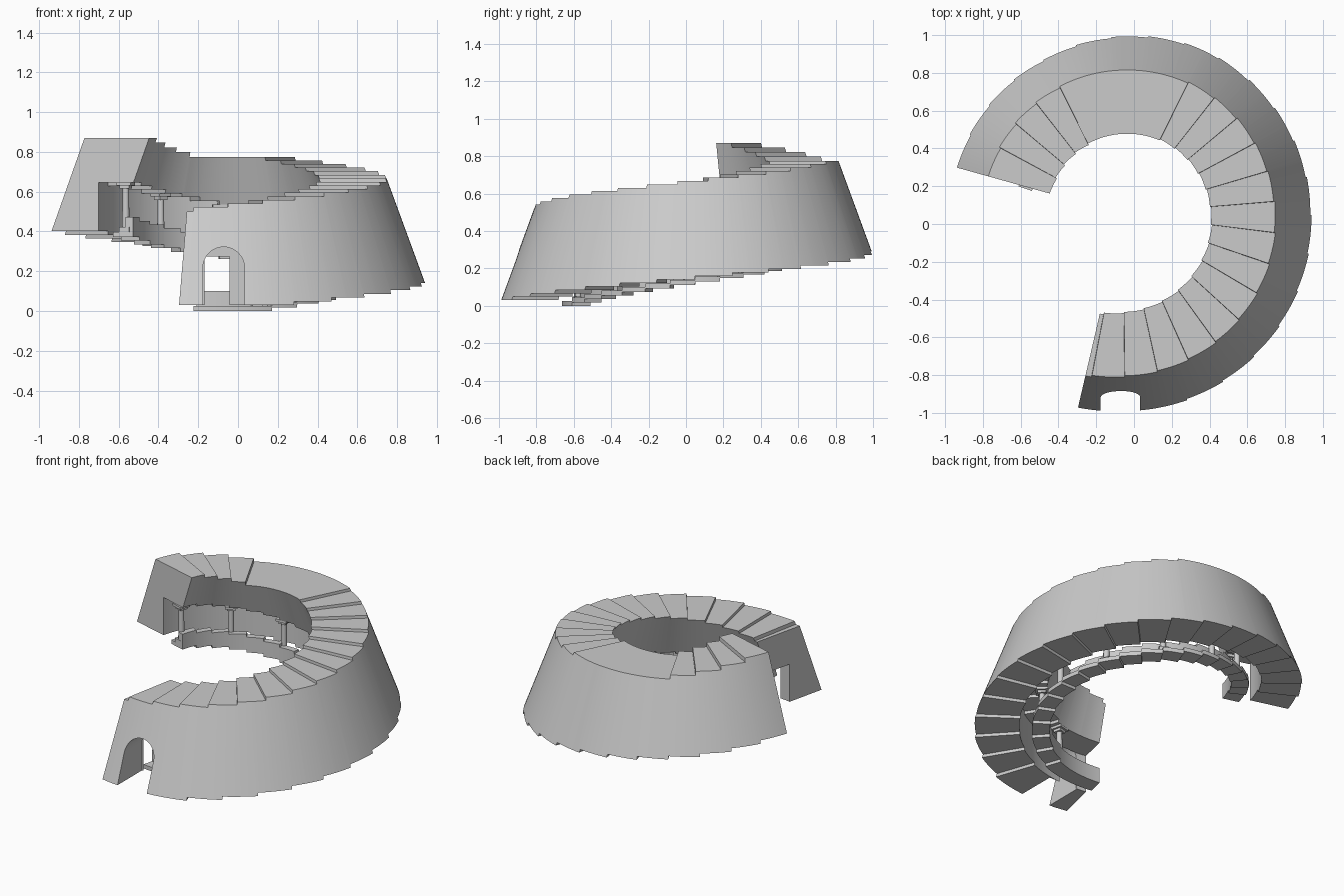
import bpy, bmesh, math
from mathutils import Matrix

if "Cube" in bpy.data.objects:
    bpy.data.objects.remove(bpy.data.objects["Cube"])

CX, CY = -0.058, 0.053            # spiral centre
A0, A1 = -103.1, 164.4            # start and end angle in degrees
LEAN = 0.367                      # inward lean of the walls
STEP = 11.77
TOP_A = [-101] + [-89.5 + STEP * k for k in range(14)]
TOP_B = [116.4, 128.0, 139.8, 151.6]
FLOOR = [-71 + STEP * k for k in range(20)]


def lerp(pts, a):
    for (a0, v0), (a1, v1) in zip(pts, pts[1:]):
        if a <= a1:
            return v0 + (v1 - v0) * (a - a0) / (a1 - a0)
    return pts[-1][1]


def radius(a):                    # inner radius at the top, shrinking along the spiral
    return lerp([(-104, .537), (-90, .525), (-45, .494), (0, .466),
                 (45, .443), (90, .424), (130, .412), (165, .403)], a)


def passed(bounds, a):
    return sum(b < a - 0.05 for b in bounds)


def z_top(a):
    n = passed(TOP_A, a)
    return .50 + (.023 if n else 0) + .018 * max(0, n - 1) + .024 * passed(TOP_B, a)


def z_floor(a):
    return .03 + .0186 * passed(FLOOR, a)


def z_smooth(a):
    return lerp([(-104, .515), (-90, .523), (63, .775), (116, .775), (165, .872)], a)


def samples(bounds):
    out = [A0, A1]
    for b in bounds:
        out += [b, b + 0.12]
    n = 130
    for i in range(1, n):
        a = A0 + (A1 - A0) * i / n
        if all(abs(a - v) > .5 for v in out):
            out.append(a)
    return sorted(out)


def smooth(ob):
    bpy.ops.object.select_all(action='DESELECT')
    ob.select_set(True)
    bpy.context.view_layer.objects.active = ob
    bpy.ops.object.shade_smooth_by_angle(angle=math.radians(25))


def finish(bm, name):
    bmesh.ops.recalc_face_normals(bm, faces=bm.faces)
    me = bpy.data.meshes.new(name)
    bm.to_mesh(me)
    bm.free()
    ob = bpy.data.objects.new(name, me)
    bpy.context.collection.objects.link(ob)
    return ob


def sweep(name, section, bounds):
    """Sweep an (r, z) section, which may change with the angle, along the spiral."""
    bm = bmesh.new()
    rings = []
    for a in samples(bounds):
        c, s = math.cos(math.radians(a)), math.sin(math.radians(a))
        rings.append([bm.verts.new((CX + r * c, CY + r * s, z)) for r, z in section(a)])
    n = len(rings[0])
    for p, q in zip(rings, rings[1:]):
        for i in range(n):
            j = (i + 1) % n
            bm.faces.new((p[i], p[j], q[j], q[i]))
    bm.faces.new(rings[0])
    bm.faces.new(rings[-1][::-1])
    return finish(bm, name)


# leaning outer wall with the stair roof above the gallery
def wall_section(a):
    s, zt, zb, ref = radius(a), z_top(a), z_floor(a), z_smooth(a)
    zc = zb + .245
    inner = lambda z: s + LEAN * (ref - z)
    return [(inner(zb) + .338, zb), (inner(zt) + .338, zt), (inner(zt), zt),
            (inner(zc), zc), (s + .264, zc), (s + .264, zb)]


wall = sweep("stair_wall", wall_section, TOP_A + TOP_B + FLOOR)

# arched doorway cut through the wall at the foot
bm = bmesh.new()
arch = [(-.105, -.1), (.105, -.1)]
arch += [(.105 * math.cos(math.pi * i / 20), .215 + .107 * math.sin(math.pi * i / 20)) for i in range(21)]
front = [bm.verts.new((-.072 + x, -1.2, z)) for x, z in arch]
back = [bm.verts.new((-.072 + x, -.735, z)) for x, z in arch]
for i in range(len(arch)):
    j = (i + 1) % len(arch)
    bm.faces.new((front[i], front[j], back[j], back[i]))
bm.faces.new(front)
bm.faces.new(back[::-1])
cutter = finish(bm, "door_cutter")
cutter.hide_render = True
mod = wall.modifiers.new("door", 'BOOLEAN')
mod.operation = 'DIFFERENCE'
mod.solver = 'EXACT'
mod.object = cutter
bpy.context.view_layer.objects.active = wall
wall.select_set(True)
bpy.ops.object.modifier_apply(modifier="door")
bpy.data.objects.remove(cutter)
smooth(wall)


# stepped gallery kerb with its parapet
def kerb_section(a):
    s, z = radius(a) + .085, z_floor(a)
    return [(s, z - .03), (s + .105, z - .03), (s + .105, z - .004),
            (s + .04, z - .004), (s + .04, z + .07), (s, z + .07)]


smooth(sweep("gallery_parapet", kerb_section, FLOOR))

# columns with square base and capital
for k in range(8):
    a = 161.5 - 34 * k
    r, z0 = radius(a) + .13, z_floor(a) - .004
    z1 = z_floor(a) + .245
    bm = bmesh.new()
    bmesh.ops.create_cone(bm, cap_ends=True, segments=16, radius1=.019, radius2=.016,
                          depth=z1 - z0, matrix=Matrix.Translation((0, 0, (z0 + z1) / 2)))
    for z, w, h in ((z0 + .012, .055, .024), (z1 - .008, .075, .016), (z1 - .024, .05, .016)):
        bmesh.ops.create_cube(bm, size=1, matrix=Matrix.Translation((0, 0, z)) @ Matrix.Diagonal((w, w, h, 1)))
    t = math.radians(a)
    bm.transform(Matrix.Translation((CX + r * math.cos(t), CY + r * math.sin(t), 0)) @ Matrix.Rotation(t, 4, 'Z'))
    smooth(finish(bm, "gallery_column_%d" % (k + 1)))
